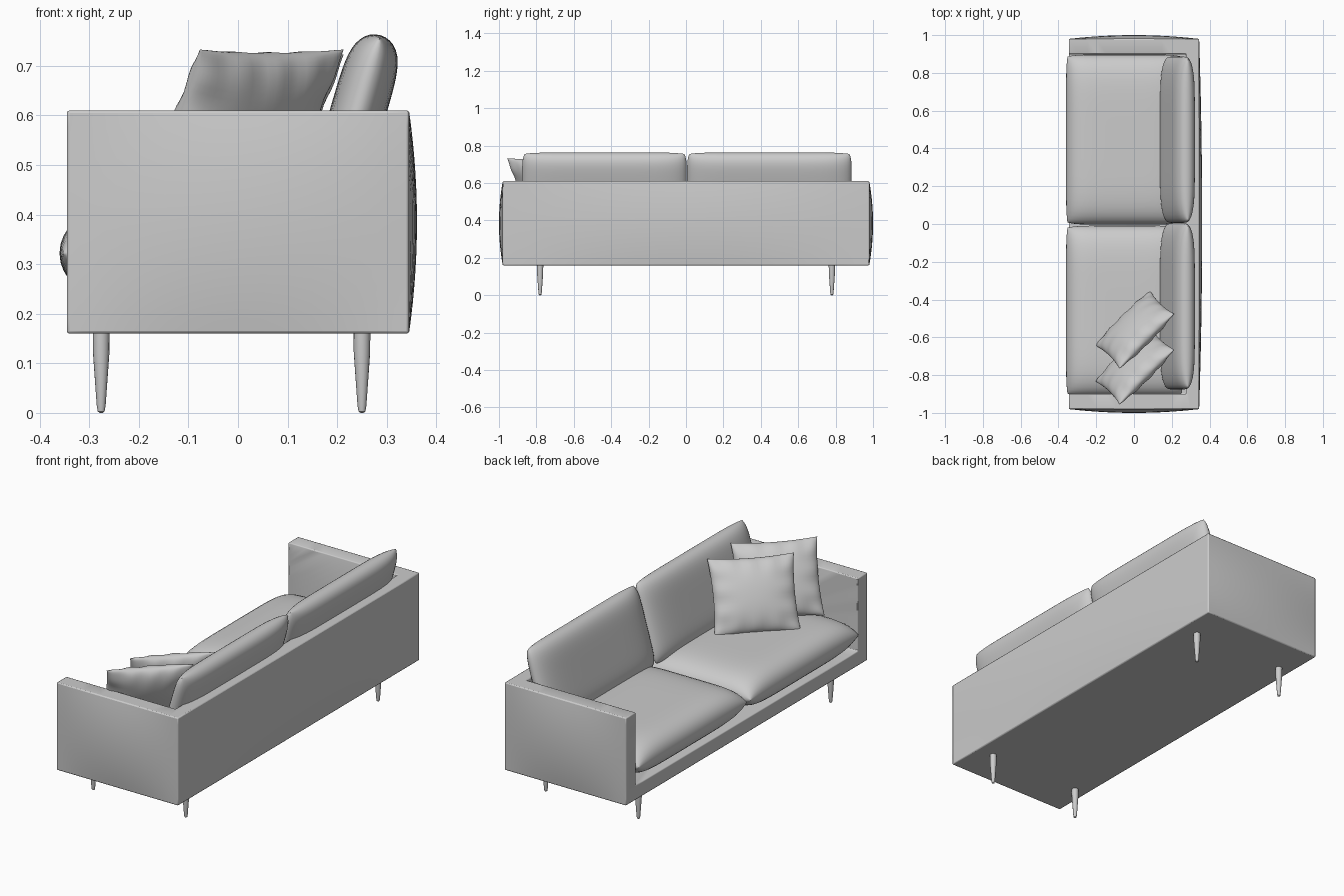
import bpy, bmesh, math
from mathutils import Vector, Matrix

if "Cube" in bpy.data.objects:
    bpy.data.objects.remove(bpy.data.objects["Cube"])

fabric = bpy.data.materials.new("grey_fabric")
fabric.use_nodes = True
GREY = (0.6, 0.6, 0.6, 1)
fabric.diffuse_color = GREY
fabric.node_tree.nodes["Principled BSDF"].inputs["Base Color"].default_value = GREY


def finish(name, bm, angle=40):
    bmesh.ops.recalc_face_normals(bm, faces=bm.faces)
    mesh = bpy.data.meshes.new(name)
    bm.to_mesh(mesh)
    bm.free()
    mesh.materials.append(fabric)
    obj = bpy.data.objects.new(name, mesh)
    bpy.context.collection.objects.link(obj)
    bpy.ops.object.select_all(action="DESELECT")
    obj.select_set(True)
    bpy.context.view_layer.objects.active = obj
    bpy.ops.object.shade_smooth_by_angle(angle=math.radians(angle))
    return obj


def box(lo, hi, cuts=0):
    lo, hi = Vector(lo), Vector(hi)
    bm = bmesh.new()
    bmesh.ops.create_cube(bm, size=1)
    if cuts:
        bmesh.ops.subdivide_edges(bm, edges=bm.edges[:], cuts=cuts, use_grid_fill=True)
    for v in bm.verts:
        v.co = Vector([(lo[i] + hi[i]) / 2 + v.co[i] * (hi[i] - lo[i]) for i in range(3)])
    return bm


def cushion(name, centre, right, up, size, power, pinch, wrinkle=0.0, n=28):
    """Two puffed sheets joined along a seam; pinch > 0 draws the sides in."""
    bm = bmesh.new()
    for side in (1, -1):
        rows = []
        for j in range(n + 1):
            v = math.sin((j / n - 0.5) * math.pi)
            row = []
            for i in range(n + 1):
                u = math.sin((i / n - 0.5) * math.pi)
                puff = math.sqrt(max(0, (1 - abs(u) ** power) * (1 - abs(v) ** power)))
                # gathered folds fade out towards the middle
                fold = wrinkle * puff * (u ** 4 * math.sin(11 * v) + v ** 4 * math.sin(13 * u + 1))
                if pinch > 0:
                    su, sv = 1 - pinch * (1 - v * v), 1 - pinch * (1 - u * u)
                else:
                    su, sv = 1 + pinch * v ** 8, 1 + pinch * u ** 8
                row.append(bm.verts.new((u * su * size[0] / 2, v * sv * size[1] / 2,
                                         side * (puff * size[2] / 2 + fold))))
            rows.append(row)
        for a, b in zip(rows, rows[1:]):
            for i in range(n):
                bm.faces.new((a[i], a[i + 1], b[i + 1], b[i]))
    bmesh.ops.remove_doubles(bm, verts=bm.verts, dist=0.0001)
    r, t = Vector(right).normalized(), Vector(up).normalized()
    turn = Matrix((r, t, r.cross(t))).transposed().to_4x4()
    bm.transform(Matrix.Translation(centre) @ turn)
    return finish(name, bm, 60)


# Frame: box with gently bulging arms and back, seat space cut out
X, Y, Z0, Z1 = 0.345, 0.98, 0.16, 0.61
bm = box((-X, -Y, Z0), (X, Y, Z1), 13)
for v in bm.verts:
    x, y, z = v.co
    w = 1 - ((z - (Z0 + Z1) / 2) / ((Z1 - Z0) / 2)) ** 2
    if abs(y) > Y - 0.001:
        v.co.y += math.copysign(0.02 * w * (1 - (x / X) ** 2), y)
    if x > X - 0.001:
        v.co.x += 0.016 * w * (1 - (y / Y) ** 2)
frame = finish("sofa_frame", bm)
cutter = finish("seat_space_cutter", box((-0.6, -0.9, 0.235), (0.275, 0.9, 0.9)))
cutter.hide_render = True
bpy.context.view_layer.objects.active = frame
cut = frame.modifiers.new("seat_space", "BOOLEAN")
cut.object, cut.operation, cut.solver = cutter, "DIFFERENCE", "EXACT"
bpy.ops.object.modifier_apply(modifier=cut.name)
bpy.data.objects.remove(cutter)
bevel = frame.modifiers.new("soft_edges", "BEVEL")
bevel.width, bevel.segments, bevel.limit_method = 0.005, 2, "ANGLE"
bevel.angle_limit = math.radians(45)

# Seat and back cushions, one pair on each half
for label, s in (("left", 1), ("right", -1)):
    cushion(label + "_seat_cushion", (-0.05, s * 0.453 - 0.006, 0.322), (0, 1, 0), (-1, 0, 0),
            (0.9, 0.62, 0.185), 6, -0.025)
    cushion(label + "_back_cushion", (0.23, s * 0.441 + 0.005, 0.565), (0, -1, 0), (0.28, 0, 0.96),
            (0.88, 0.41, 0.112), 6, -0.03)

# Loose pillows leaning into the corner
for label, y, z in (("front", -0.56, 0.56), ("rear", -0.75, 0.57)):
    cushion(label + "_pillow", (0.005, y, z), (1, 1, 0), (0.12, -0.115, 0.31),
            (0.41, 0.37, 0.13), 2.2, 0.06, 0.012)

# Tapered legs with rounded tips: (radius, height)
PROFILE = ((0.003, 0), (0.007, 0.003), (0.009, 0.015), (0.0165, 0.12), (0.017, 0.17))
for x, end in ((-0.276, "front"), (0.25, "back")):
    for y, side in ((0.78, "left"), (-0.78, "right")):
        bm = bmesh.new()
        rings = [[bm.verts.new((x + r * math.cos(k * math.tau / 16),
                                y + r * math.sin(k * math.tau / 16), z)) for k in range(16)]
                 for r, z in PROFILE]
        for a, b in zip(rings, rings[1:]):
            for k in range(16):
                bm.faces.new((a[k - 1], a[k], b[k], b[k - 1]))
        bm.faces.new(rings[0])
        bm.faces.new(rings[-1])
        finish(f"{end}_{side}_leg", bm)
